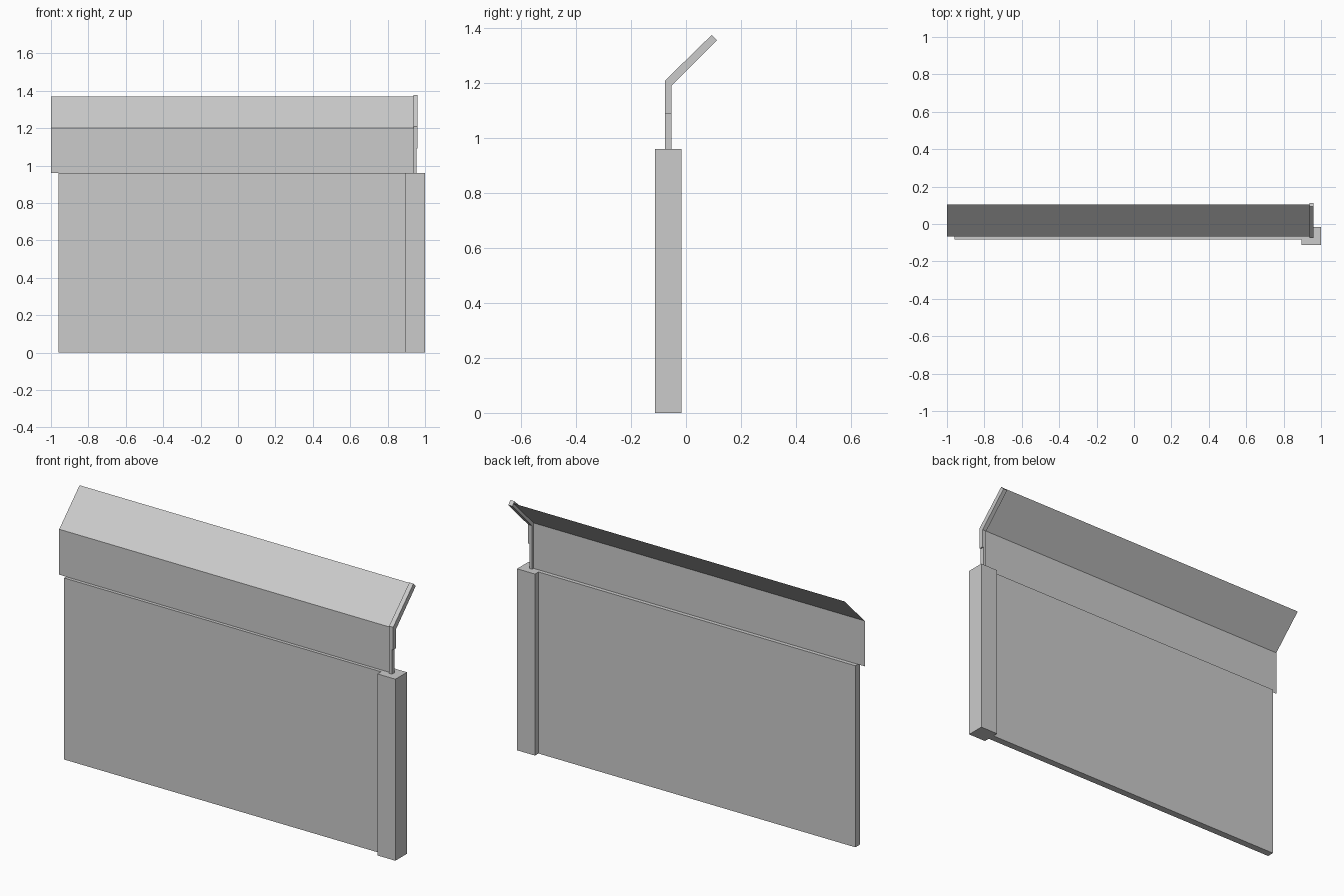
import bpy, bmesh

if "Cube" in bpy.data.objects:
    bpy.data.objects.remove(bpy.data.objects["Cube"])


def finish(name, bm):
    mesh = bpy.data.meshes.new(name)
    bm.to_mesh(mesh)
    bm.free()
    obj = bpy.data.objects.new(name, mesh)
    bpy.context.collection.objects.link(obj)
    return obj


def box(name, x0, x1, y0, y1, z0, z1):
    bm = bmesh.new()
    bmesh.ops.create_cube(bm, size=1)
    for v in bm.verts:
        v.co = (x1 if v.co.x > 0 else x0,
                y1 if v.co.y > 0 else y0,
                z1 if v.co.z > 0 else z0)
    return finish(name, bm)


def extrude_profile(name, profile, x0, x1):
    """Solid made by sweeping a closed (y, z) outline along x."""
    bm = bmesh.new()
    face = bm.faces.new([bm.verts.new((x0, y, z)) for y, z in profile])
    res = bmesh.ops.extrude_face_region(bm, geom=[face])
    moved = [g for g in res["geom"] if isinstance(g, bmesh.types.BMVert)]
    bmesh.ops.translate(bm, verts=moved, vec=(x1 - x0, 0, 0))
    bmesh.ops.recalc_face_normals(bm, faces=bm.faces)
    return finish(name, bm)


# Lower wall: slab and end post
box("wall_panel", -0.96, 0.90, -0.083, -0.045, 0.0, 0.96)
box("end_post", 0.895, 1.0, -0.113, -0.016, 0.0, 0.96)

# Bent bracket arm on top of the post, with a slimmer foot
arm = [(-0.076, 1.09), (-0.053, 1.09), (-0.053, 1.19),
       (0.113, 1.357), (0.094, 1.376), (-0.076, 1.21)]
extrude_profile("bracket_arm", arm, 0.937, 0.961)
box("bracket_foot", 0.937, 0.954, -0.076, -0.053, 0.96, 1.09)

# Thin folded sheet: upright strip and leaning strip
bm = bmesh.new()
section = [(-0.0655, 0.96), (-0.0655, 1.20), (0.104, 1.368)]
rows = [(bm.verts.new((-1.0, y, z)), bm.verts.new((0.938, y, z)))
        for y, z in section]
for (a, b), (d, c) in zip(rows, rows[1:]):
    bm.faces.new((a, b, c, d))
finish("folded_sheet", bm)
